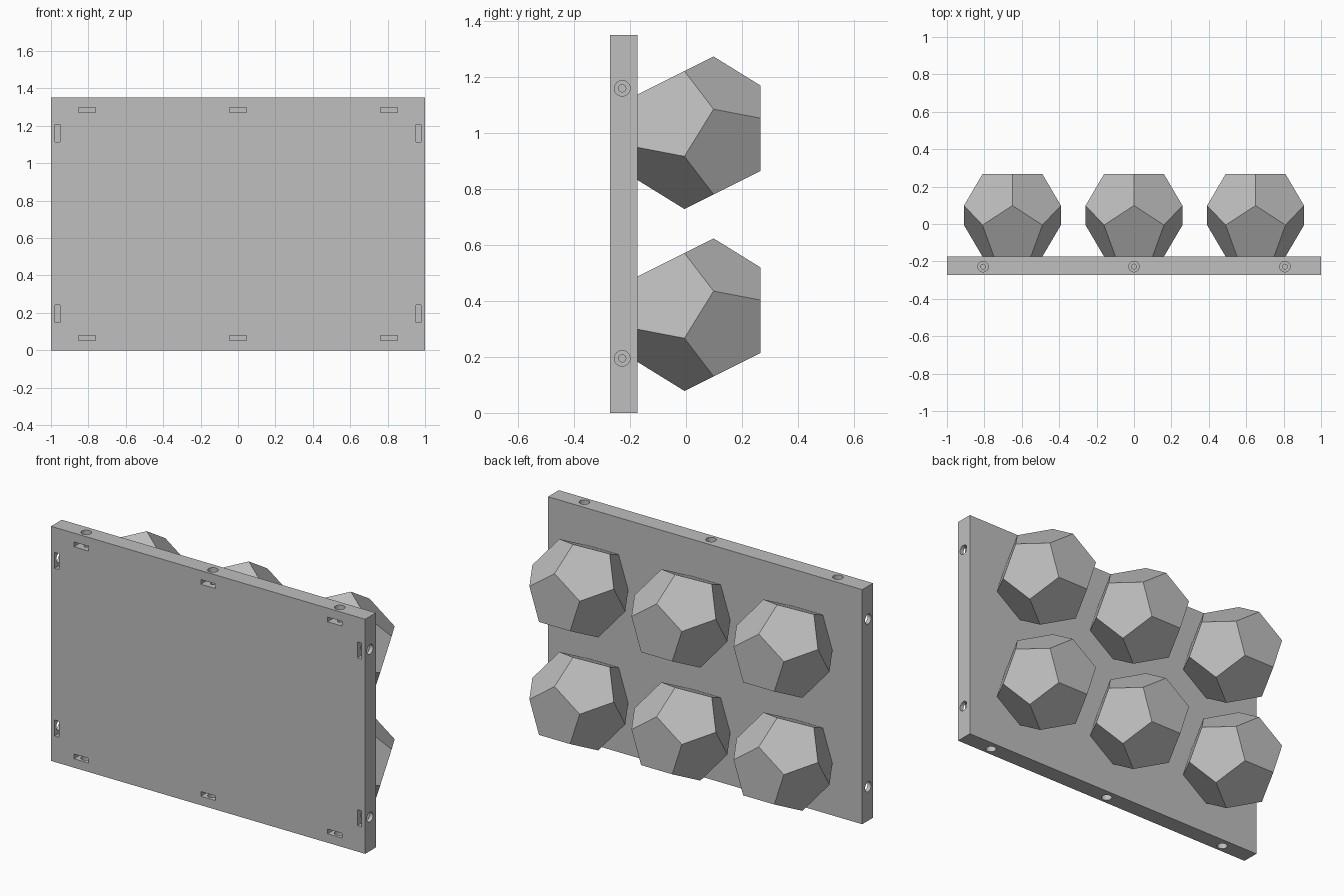
import bpy, bmesh, math
from mathutils import Matrix, Vector

cube = bpy.data.objects.get("Cube")
if cube:
    bpy.data.objects.remove(cube, do_unlink=True)

grey = bpy.data.materials.new("plain grey")
grey.use_nodes = True
colour = (0.52, 0.52, 0.52, 1)
grey.diffuse_color = colour
grey.node_tree.nodes["Principled BSDF"].inputs["Base Color"].default_value = colour

HEIGHT = 1.35
FRONT, BACK = -0.272, -0.174
BORE_Y = -0.228


def finish(bm, name):
    bmesh.ops.recalc_face_normals(bm, faces=bm.faces)
    mesh = bpy.data.meshes.new(name)
    bm.to_mesh(mesh)
    bm.free()
    mesh.materials.append(grey)
    obj = bpy.data.objects.new(name, mesh)
    bpy.context.collection.objects.link(obj)
    return obj


def add_box(bm, lo, hi):
    lo, hi = Vector(lo), Vector(hi)
    bmesh.ops.create_cube(bm, size=1, matrix=Matrix.Translation((lo + hi) / 2)
                          @ Matrix.Diagonal((*(hi - lo), 1)))


def add_rod(bm, start, end, radius):
    start, end = Vector(start), Vector(end)
    axis = end - start
    turn = axis.to_track_quat('Z', 'Y').to_matrix().to_4x4()
    bmesh.ops.create_cone(bm, cap_ends=True, segments=24, radius1=radius, radius2=radius,
                          depth=axis.length,
                          matrix=Matrix.Translation((start + end) / 2) @ turn)


# Back plate
bm = bmesh.new()
add_box(bm, (-1, FRONT, 0), (1, BACK, HEIGHT))
plate = finish(bm, "plate")

# Nut slots in the front, each met by a bolt hole from the nearest edge
slots, bores = bmesh.new(), bmesh.new()
sites = [((x, BORE_Y, z), (0, 0, s)) for x in (-0.807, 0, 0.807)
         for z, s in ((0, -1), (HEIGHT, 1))]
sites += [((s, BORE_Y, z), (s, 0, 0)) for s in (-1, 1) for z in (0.195, 1.16)]
for edge, outward in sites:
    edge, outward = Vector(edge), Vector(outward)
    centre = edge - outward * (0.065 if outward.z else 0.036)
    half = Vector((0.046, 0, 0.0135) if outward.z else (0.0135, 0, 0.046))
    lo, hi = centre - half, centre + half
    lo.y, hi.y = FRONT - 0.02, -0.19
    add_box(slots, lo, hi)
    add_rod(bores, edge + outward * 0.02, centre + outward * 0.005, 0.028)
    add_rod(bores, centre - outward * 0.005, centre - outward * 0.04, 0.013)

for cutter_bm, name in ((slots, "slot_cutter"), (bores, "bolt_hole_cutter")):
    cutter = finish(cutter_bm, name)
    cutter.hide_render = True
    mod = plate.modifiers.new(name, 'BOOLEAN')
    mod.operation, mod.solver, mod.object = 'DIFFERENCE', 'EXACT', cutter
    bpy.context.view_layer.objects.active = plate
    bpy.ops.object.modifier_apply(modifier=mod.name)
    bpy.data.objects.remove(cutter, do_unlink=True)


# Twelve-sided knobs, resting on one face with a corner of the back face upward
def knob(name, x, z, edge=0.198):
    radius = edge / (2 * math.sin(math.pi / 5))
    phi = (1 + math.sqrt(5)) / 2
    inner = radius / 2
    outer = inner + radius
    # Ring offsets follow from the regular solid: face distance and belt distance
    face_off = 1.1135 * edge
    belt_off = 0.2629 * edge
    bm = bmesh.new()
    for off, r, flip in ((face_off, radius, 1), (belt_off, radius * phi, 1),
                         (-belt_off, radius * phi, -1), (-face_off, radius, -1)):
        for i in range(5):
            a = math.tau * i / 5
            bm.verts.new((r * math.sin(a), off, flip * r * math.cos(a)))
    bmesh.ops.convex_hull(bm, input=bm.verts)
    bmesh.ops.dissolve_limit(bm, angle_limit=math.radians(3), verts=bm.verts, edges=bm.edges)
    obj = finish(bm, name)
    obj.location = (x, BACK + face_off, z)


for row, z in (("lower", 0.351), ("upper", 1.001)):
    for side, x in (("right", -0.65), ("middle", 0), ("left", 0.65)):
        knob(f"{row}_{side}_knob", x, z)
